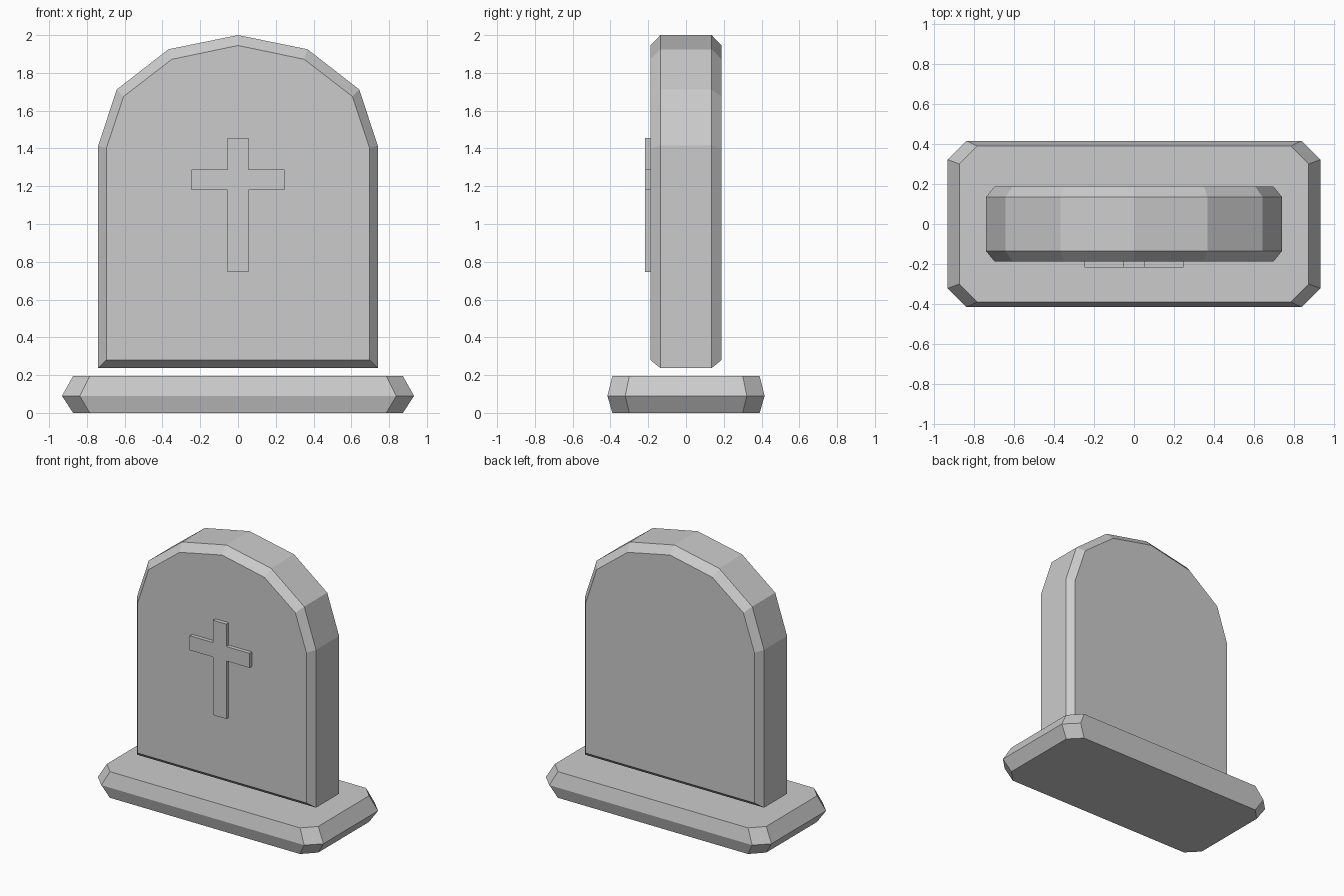
import bpy

if "Cube" in bpy.data.objects:
    bpy.data.objects.remove(bpy.data.objects["Cube"])

def loft(name, rings):
    """Join equal-length rings of points, capping both ends."""
    n = len(rings[0])
    verts = [p for ring in rings for p in ring]
    faces = [(r * n + i, r * n + (i + 1) % n, (r + 1) * n + (i + 1) % n, (r + 1) * n + i)
             for r in range(len(rings) - 1) for i in range(n)]
    faces += [tuple(reversed(range(n))), tuple(range(len(verts) - n, len(verts)))]
    mesh = bpy.data.meshes.new(name)
    mesh.from_pydata(verts, [], faces)
    mesh.update()
    obj = bpy.data.objects.new(name, mesh)
    bpy.context.collection.objects.link(obj)
    return obj

def mirrored(half):
    """Complete a right-hand outline across x = 0."""
    return half + [(-x, z) for x, z in reversed(half) if x > 0]

def upright(outline, y):
    return [(x, y, z) for x, z in outline]

def octagon(x, y, cx, cy, z):
    """Rectangle of half size x, y with corners cut at cx, cy."""
    return [(px, py, z) for px, py in (
        (cx, -y), (x, -cy), (x, cy), (cx, y), (-cx, y), (-x, cy), (-x, -cy), (-cx, -y))]

# Plinth: chamfered rectangle, widest near mid height
loft("base_plinth", [octagon(0.873, 0.39, 0.785, 0.30, 0.0),
                     octagon(0.932, 0.416, 0.838, 0.322, 0.09),
                     octagon(0.873, 0.39, 0.785, 0.30, 0.195)])

# Headstone: arched slab with chamfered front and back rims
rim = mirrored([(0.74, 0.237), (0.74, 1.415), (0.642, 1.712), (0.368, 1.925), (0, 2.0)])
face = mirrored([(0.697, 0.28), (0.697, 1.402), (0.606, 1.675), (0.35, 1.872), (0, 1.945)])
loft("headstone", [upright(face, 0.188), upright(rim, 0.136),
                   upright(rim, -0.136), upright(face, -0.188)][::-1])

# Raised cross on the front
cross = mirrored([(0.055, 0.747), (0.055, 1.18), (0.247, 1.18), (0.247, 1.288),
                  (0.055, 1.288), (0.055, 1.455)])
loft("cross", [upright(cross, -0.217), upright(cross, -0.18)])

# Make all face normals point outward
import bmesh
for obj in bpy.context.collection.objects:
    bm = bmesh.new()
    bm.from_mesh(obj.data)
    bmesh.ops.recalc_face_normals(bm, faces=bm.faces)
    bm.to_mesh(obj.data)
    bm.free()
